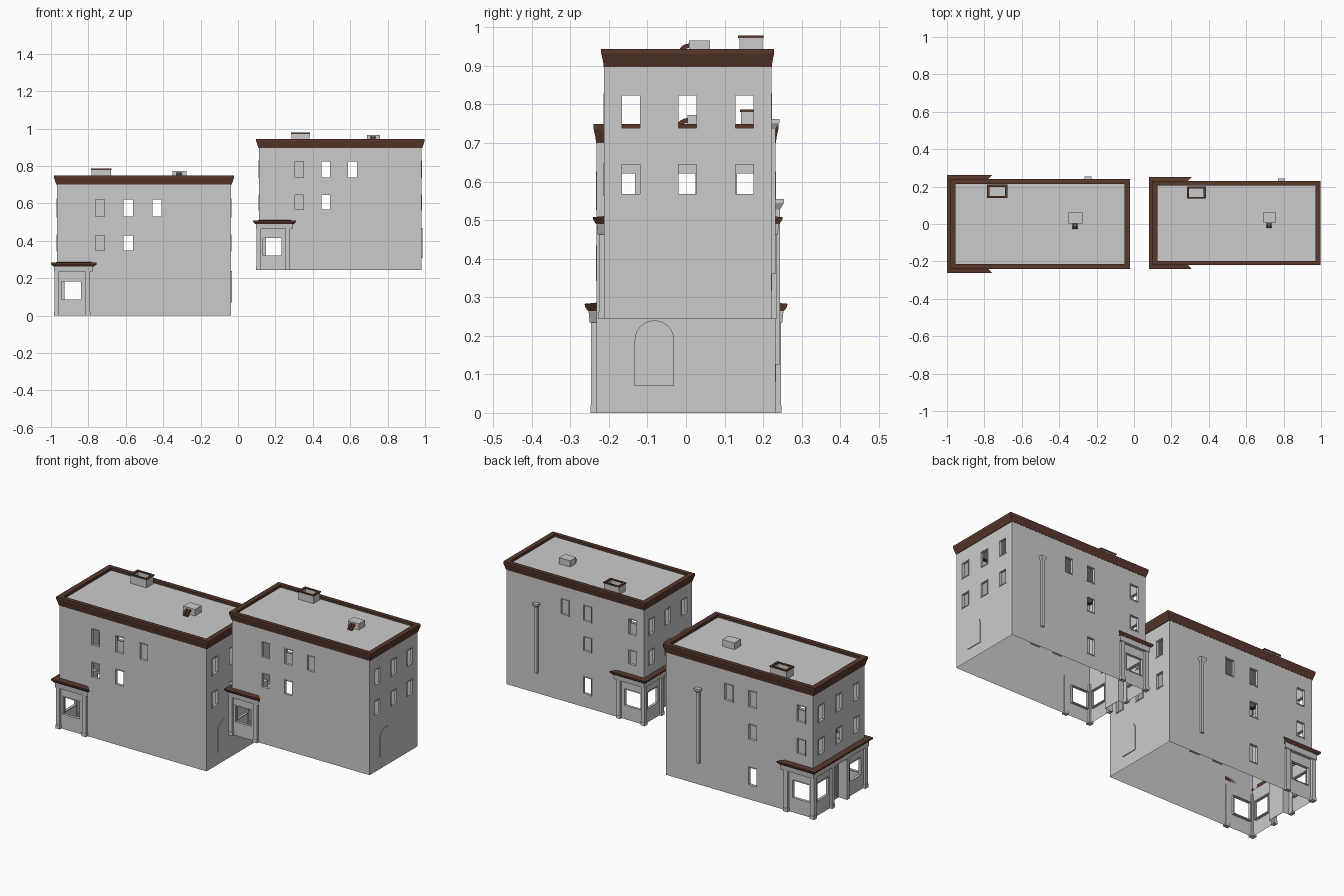
import bpy, bmesh, math
from mathutils import Vector

if "Cube" in bpy.data.objects:
    bpy.data.objects.remove(bpy.data.objects["Cube"])

X0, X1, HY, ROOF = -0.968, -0.037, 0.232, 0.735
brown = bpy.data.materials.new("brown_trim")
brown.diffuse_color = (0.1, 0.04, 0.025, 1)
brown.use_nodes = True
brown.node_tree.nodes["Principled BSDF"].inputs["Base Color"].default_value = brown.diffuse_color
parts = []


def finish(bm, name, mat=None):
    bmesh.ops.remove_doubles(bm, verts=bm.verts, dist=1e-5)
    bmesh.ops.recalc_face_normals(bm, faces=bm.faces)
    me = bpy.data.meshes.new(name)
    bm.to_mesh(me)
    bm.free()
    if mat:
        me.materials.append(mat)
    ob = bpy.data.objects.new(name, me)
    bpy.context.collection.objects.link(ob)
    parts.append(ob)


def face(bm, pts):
    return bm.faces.new([bm.verts.new(p) for p in pts])


def box(bm, x0, x1, y0, y1, z0, z1):
    vs = bmesh.ops.create_cube(bm, size=1)["verts"]
    for v in vs:
        v.co = Vector(((x0 + x1) / 2 + v.co.x * (x1 - x0),
                       (y0 + y1) / 2 + v.co.y * (y1 - y0),
                       (z0 + z1) / 2 + v.co.z * (z1 - z0)))


def sweep(bm, path, prof, closed):
    """Profile of (x offset, y offset, z) along corners of (x, y, sign x, sign y)."""
    rows = [[bm.verts.new((x + sx * ox, y + sy * oy, z)) for ox, oy, z in prof]
            for x, y, sx, sy in path]
    n, m = len(rows), len(prof)
    for i in range(n if closed else n - 1):
        a, b = rows[i], rows[(i + 1) % n]
        for j in range(m):
            k = (j + 1) % m
            bm.faces.new((a[j], a[k], b[k], b[j]))
    if not closed:
        bm.faces.new(rows[0])
        bm.faces.new(rows[-1])


def rect_path(x0, x1, y0, y1):
    return [(x0, y0, -1, -1), (x1, y0, 1, -1), (x1, y1, 1, 1), (x0, y1, -1, 1)]


# wall coordinate maps: along wall, height, outward distance
def front(u, z, d): return (u, -HY - d, z)
def back(u, z, d): return (u, HY + d, z)
def street(u, z, d): return (X0 - d, u, z)
def rear(u, z, d): return (X1 + d, u, z)


def wall(bm, to, u0, u1, holes):
    us = sorted({u0, u1, *[h[0] for h in holes], *[h[1] for h in holes]})
    zs = sorted({0, ROOF, *[h[2] for h in holes], *[h[3] for h in holes]})
    for a, b in zip(us, us[1:]):
        for c, d in zip(zs, zs[1:]):
            u, z = (a + b) / 2, (c + d) / 2
            if not any(h[0] < u < h[1] and h[2] < z < h[3] for h in holes):
                face(bm, [to(a, c, 0), to(b, c, 0), to(b, d, 0), to(a, d, 0)])


def window_frame(bm, to, h, t=0.005, d0=-0.014, d1=0.002):
    corners = [(h[0], h[2], 1, 1), (h[1], h[2], -1, 1), (h[1], h[3], -1, -1), (h[0], h[3], 1, -1)]
    rows = [[bm.verts.new(to(u + a * k, z + b * k, d))
             for k, d in ((0, d0), (0, d1), (t, d1), (t, d0))] for u, z, a, b in corners]
    for i in range(4):
        p, q = rows[i], rows[(i + 1) % 4]
        for j in range(4):
            k = (j + 1) % 4
            bm.faces.new((p[j], p[k], q[k], q[j]))


# window layout
HIGH, MID, SHOP = (0.526, 0.626), (0.342, 0.434), (0.08, 0.188)
def win(c, row, w=0.06): return (c - w / 2, c + w / 2, *row)
cols = (-0.157, 0, 0.157)
ends = [win(c, r) for c in cols for r in (HIGH, MID)]
shop = [win(-0.892, SHOP, 0.116)]
layout = [
    (front, X0, X1, [win(c, HIGH) for c in (-0.738, -0.586, -0.433)]
     + [win(c, MID) for c in (-0.738, -0.586)] + shop),
    (back, X0, X1, [win(c, HIGH) for c in (-0.892, -0.586, -0.433)]
     + [win(c, MID) for c in (-0.892, -0.586)] + [win(-0.586, SHOP)] + shop),
    (street, -HY, HY, ends + [win(c, SHOP, 0.11) for c in (-0.147, 0.147)]),
    (rear, -HY, HY, ends),
]
entry = (-0.055, 0.055, 0, 0.235)

# walls, open underneath, and flat roof
walls, frames = bmesh.new(), bmesh.new()
for to, u0, u1, holes in layout:
    wall(walls, to, u0, u1, holes + ([entry] if to is street else []))
    for h in holes:
        window_frame(frames, to, h)
face(walls, [(X0, -HY, ROOF), (X1, -HY, ROOF), (X1, HY, ROOF), (X0, HY, ROOF)])
finish(walls, "walls_and_roof")
finish(frames, "window_frames")

# recessed shop entry with door
bm = bmesh.new()
a, b, c, d = entry
outer = [street(a, c, 0), street(a, d, 0), street(b, d, 0), street(b, c, 0)]
inner = [street(a, c, -.04), street(a, d, -.04), street(b, d, -.04), street(b, c, -.04)]
for i in range(3):
    face(bm, [outer[i], outer[i + 1], inner[i + 1], inner[i]])
face(bm, inner)
window_frame(bm, street, (-0.04, 0.04, 0.005, 0.2), 0.012, -0.04, -0.033)
finish(bm, "shop_entry")

# arched rear door
bm = bmesh.new()
prof = [(-0.133, 0.07), (-0.031, 0.07)] + [
    (-0.082 + 0.051 * math.cos(math.pi * i / 12), 0.189 + 0.051 * math.sin(math.pi * i / 12))
    for i in range(13)]
f = face(bm, [rear(u, z, 0) for u, z in prof])
ex = bmesh.ops.extrude_face_region(bm, geom=[f])["geom"]
bmesh.ops.translate(bm, vec=(0.004, 0, 0), verts=[v for v in ex if isinstance(v, bmesh.types.BMVert)])
finish(bm, "arched_door")

# shop pilasters with plinths
bm = bmesh.new()
for s in (-1, 1):
    for x0, x1, y0, y1 in ((-0.982, -0.958, 0.222, 0.246), (-0.816, -0.791, HY - 0.004, 0.246),
                           (-0.981, X0 + 0.004, 0.056, 0.08)):
        ys = sorted((s * y0, s * y1))
        box(bm, x0, x1, *ys, 0, 0.237)
        box(bm, x0 - 0.002, x1 + 0.002, ys[0] - 0.002, ys[1] + 0.002, 0, 0.02)
finish(bm, "shop_pilasters")


# shop lintel and brown shop cornice, wrapping three sides
def u_path(x1):
    return [(x1, -HY, 1, -1), (X0, -HY, -1, -1), (X0, HY, -1, 1), (x1, HY, 1, 1)]


bm = bmesh.new()
sweep(bm, u_path(-0.791), [(0, 0, .235), (.016, .018, .235), (.016, .021, .266), (0, 0, .266)], False)
finish(bm, "shop_lintel")
bm = bmesh.new()
sweep(bm, u_path(-0.79), [(0, 0, .264), (.02, .022, .264), (.033, .03, .275), (.033, .031, .283),
                          (0, 0, .286)], False)
finish(bm, "shop_cornice", brown)

# roof cornice and parapet
bm = bmesh.new()
sweep(bm, rect_path(X0, X1, -HY, HY),
      [(0, 0, .70), (.003, .001, .70), (.008, .003, .715), (.015, .007, .734), (.016, .008, .737),
       (.016, .008, .75), (-.014, -.017, .75), (-.014, -.017, .73), (0, 0, .73)], True)
finish(bm, "roof_cornice", brown)

# open chimney with brown rim
bm = bmesh.new()
path = rect_path(-0.782, -0.68, 0.143, 0.207)
sweep(bm, path, [(0, 0, ROOF), (0, 0, .782), (-.008, -.006, .782), (-.008, -.006, ROOF)], True)
finish(bm, "chimney")
bm = bmesh.new()
sweep(bm, path, [(.003, .003, .78), (.003, .003, .787), (-.01, -.008, .787), (-.01, -.008, .78)], True)
finish(bm, "chimney_rim", brown)

# rooftop vent box and two bent ducts
bm = bmesh.new()
box(bm, -0.35, -0.275, 0.004, 0.062, ROOF, 0.773)
finish(bm, "vent_box")
bm = bmesh.new()
for x in (-0.324, -0.307):
    rows = []
    for i in range(6):
        t = math.pi / 2 * i / 5
        rows.append([bm.verts.new((x + dx, 0.006 - r * 1.1 * math.sin(t), ROOF + r * math.cos(t)))
                     for dx, r in ((-.006, .018), (.006, .018), (.006, .03), (-.006, .03))])
    for p, q in zip(rows, rows[1:]):
        for j in range(4):
            k = (j + 1) % 4
            bm.faces.new((p[j], p[k], q[k], q[j]))
    bm.faces.new(rows[0])
    bm.faces.new(rows[-1])
finish(bm, "vent_ducts", brown)

# drainpipe with hopper head
bm = bmesh.new()
box(bm, -0.254, -0.236, HY - 0.002, 0.244, 0.125, 0.535)
levels = [[bm.verts.new(p) for p in ((-.245 - w, HY, z), (-.245 + w, HY, z),
                                     (-.245 + w, y, z), (-.245 - w, y, z))]
          for w, y, z in ((.009, .244, .528), (.019, .254, .545), (.019, .254, .555))]
for p, q in zip(levels, levels[1:]):
    for j in range(4):
        bm.faces.new((p[j], p[(j + 1) % 4], q[(j + 1) % 4], q[j]))
bm.faces.new(levels[0])
bm.faces.new(levels[-1])
finish(bm, "drainpipe")

# second, slightly smaller building set higher on the slope
for ob in list(parts):
    twin = ob.copy()
    twin.name = "upper_" + ob.name
    twin.scale = (0.935,) * 3
    twin.location = (1.017, 0.0045, 0.243)
    bpy.context.collection.objects.link(twin)
